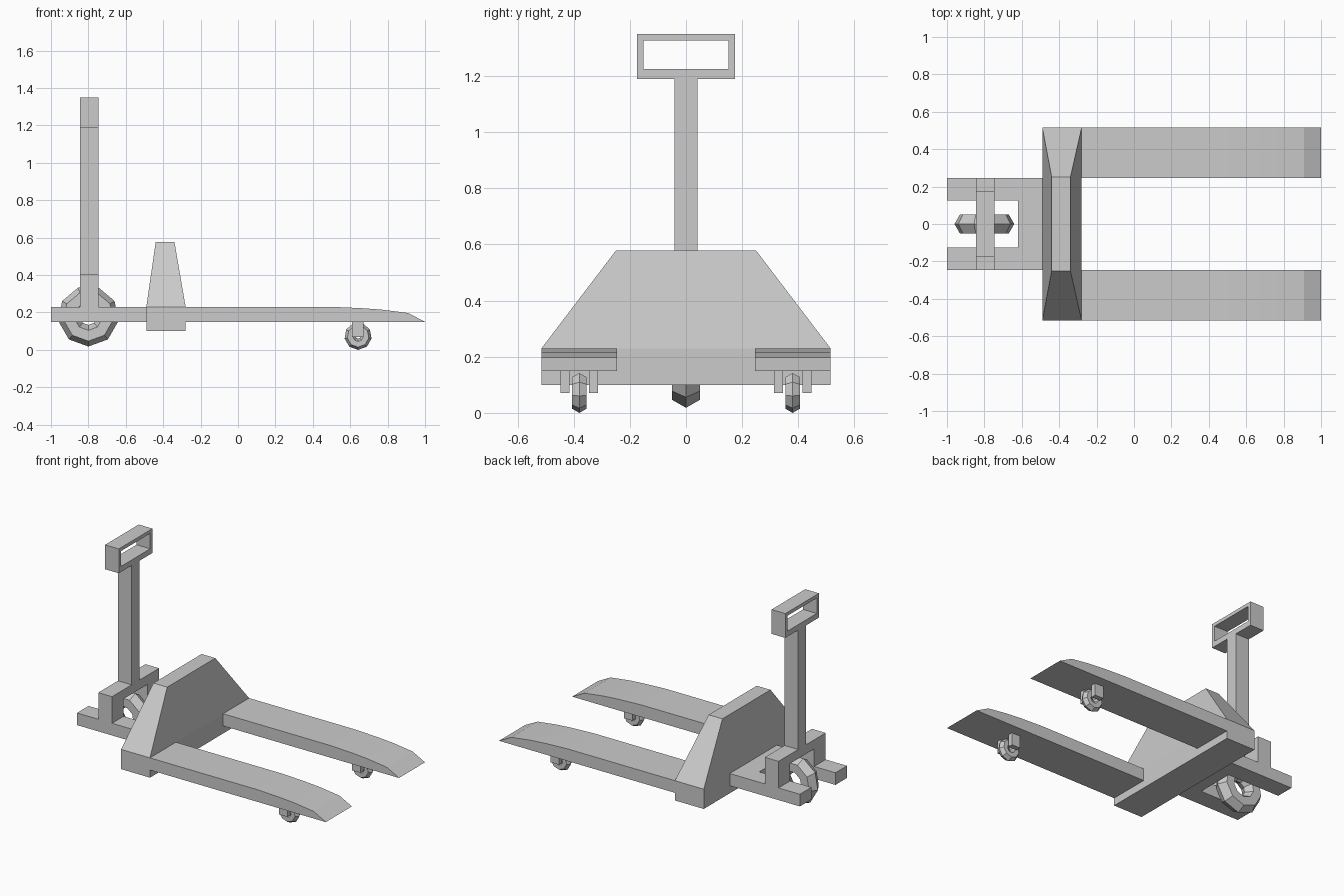
import bpy, bmesh
from math import pi, sin, cos
from mathutils import Vector

if "Cube" in bpy.data.objects:
    bpy.data.objects.remove(bpy.data.objects["Cube"])


def make_object(name, bm):
    bmesh.ops.recalc_face_normals(bm, faces=bm.faces)
    mesh = bpy.data.meshes.new(name)
    bm.to_mesh(mesh)
    bm.free()
    ob = bpy.data.objects.new(name, mesh)
    bpy.context.collection.objects.link(ob)
    return ob


def extrude(name, points, direction):
    """Extrude a flat outline (list of 3D points) into a solid."""
    bm = bmesh.new()
    face = bm.faces.new([bm.verts.new(p) for p in points])
    new = bmesh.ops.extrude_face_region(bm, geom=[face], use_keep_orig=True)["geom"]
    bmesh.ops.translate(bm, vec=direction,
                        verts=[v for v in new if isinstance(v, bmesh.types.BMVert)])
    return make_object(name, bm)


def box(name, x0, x1, y0, y1, z0, z1):
    return extrude(name, [(x0, y0, z0), (x1, y0, z0), (x1, y1, z0), (x0, y1, z0)],
                   (0, 0, z1 - z0))


def wheel(name, centre, outer, half_width, segments=9):
    """Low-poly tyre: six-sided section swept around the y axis."""
    minor = half_width / sin(pi / 3)
    major = outer - minor
    bm = bmesh.new()
    rings = []
    for i in range(segments):
        a = -pi / 2 + 2 * pi * i / segments
        ring = []
        for j in range(6):
            b = j * pi / 3
            r = major + minor * cos(b)
            ring.append(bm.verts.new(Vector(centre) + Vector((r * cos(a), minor * sin(b), r * sin(a)))))
        rings.append(ring)
    for i in range(segments):
        p, q = rings[i], rings[(i + 1) % segments]
        for j in range(6):
            k = (j + 1) % 6
            bm.faces.new((p[j], p[k], q[k], q[j]))
    return make_object(name, bm)


# Central body: low block with a tapered housing on top
bm = bmesh.new()
levels = [(-0.49, -0.28, 0.515, 0.10), (-0.49, -0.28, 0.515, 0.23), (-0.44, -0.34, 0.25, 0.578)]
loops = [[bm.verts.new(p) for p in ((x0, -y, z), (x1, -y, z), (x1, y, z), (x0, y, z))]
         for x0, x1, y, z in levels]
for lo, hi in zip(loops, loops[1:]):
    for i in range(4):
        k = (i + 1) % 4
        bm.faces.new((lo[i], lo[k], hi[k], hi[i]))
bm.faces.new(loops[0])
bm.faces.new(loops[-1])
make_object("body_housing", bm)

# Forks, load wheels and their hangers on both sides
fork = [(-0.28, 0.15), (1.0, 0.15), (0.91, 0.197), (0.77, 0.215),
        (0.66, 0.223), (0.5, 0.23), (-0.28, 0.23)]
for side, s in (("left", -1), ("right", 1)):
    extrude(f"fork_{side}", [(x, s * 0.245, z) for x, z in fork], (0, s * 0.27, 0))
    yc = s * 0.38
    wheel(f"load_wheel_{side}", (0.642, yc, 0.073), 0.073, 0.026)
    for n, d in (("a", -1), ("b", 1)):
        y0, y1 = sorted((yc + d * 0.035, yc + d * 0.067))
        box(f"wheel_hanger_{side}_{n}", 0.61, 0.672, y0, y1, 0.07, 0.15)

# Rear U-shaped chassis, open towards the back
chassis = [(-0.49, -0.245), (-0.49, 0.245), (-1, 0.245), (-1, 0.125),
           (-0.62, 0.125), (-0.62, -0.125), (-1, -0.125), (-1, -0.245)]
extrude("rear_chassis", [(x, y, 0.15) for x, y in chassis], (0, 0, 0.08))

# Arch bridging the steering wheel
arch = [(-0.245, 0.23), (-0.245, 0.405), (0.245, 0.405), (0.245, 0.23),
        (0.125, 0.23), (0.125, 0.345), (-0.125, 0.345), (-0.125, 0.23)]
extrude("steering_arch", [(-0.845, y, z) for y, z in arch], (0.1, 0, 0))
wheel("steering_wheel", (-0.8, 0, 0.18), 0.162, 0.05)

# Handle pole and grip frame
box("handle_pole", -0.845, -0.745, -0.041, 0.041, 0.405, 1.19)
bm = bmesh.new()
outer, inner = [[[bm.verts.new((x, y * w, z)) for y, z in ((-1, lo), (1, lo), (1, hi), (-1, hi))]
                 for x in (-0.845, -0.745)]
                for w, lo, hi in ((0.175, 1.19, 1.35), (0.152, 1.226, 1.327))]
for i in range(4):
    k = (i + 1) % 4
    for a, b in ((outer[0], outer[1]), (inner[0], inner[1]),
                 (outer[0], inner[0]), (outer[1], inner[1])):
        bm.faces.new((a[i], a[k], b[k], b[i]))
make_object("grip_frame", bm)
